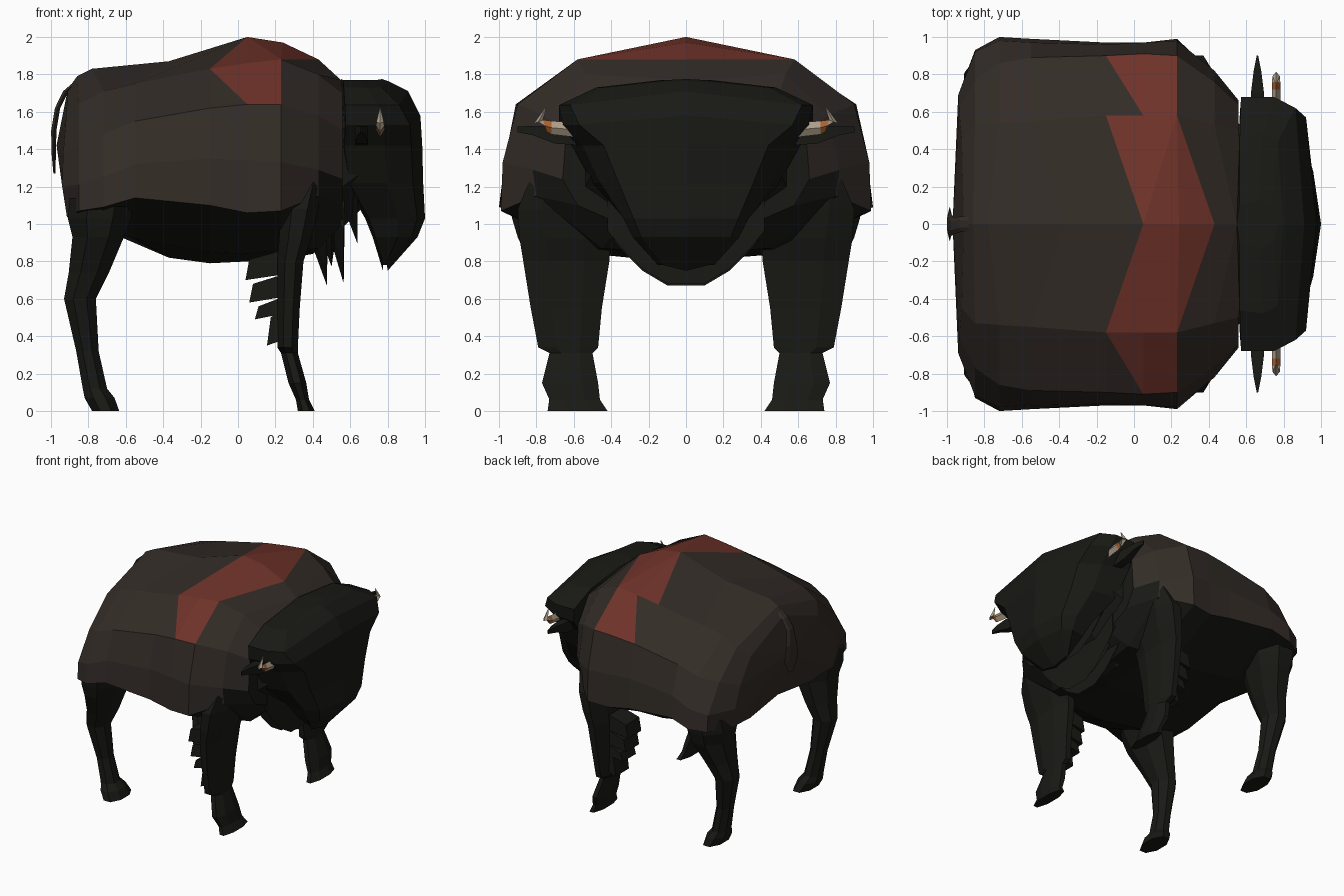
import bpy, bmesh, math


def material(name, r, g, b):
    m = bpy.data.materials.new(name)
    m.diffuse_color = (r, g, b, 1)
    return m


BROWN = material("brown_coat", 0.033, 0.025, 0.020)
RED = material("red_band", 0.155, 0.032, 0.022)
DARK = material("dark_hair", 0.0095, 0.010, 0.0075)
HORN = material("horn_tan", 0.42, 0.34, 0.25)
ORANGE = material("horn_orange", 0.40, 0.12, 0.03)


def make(name, verts, faces, mats, indices=None):
    bm = bmesh.new()
    vs = [bm.verts.new(v) for v in verts]
    for k, f in enumerate(faces):
        face = bm.faces.new([vs[i] for i in f])
        face.material_index = indices[k] if indices else 0
    bmesh.ops.recalc_face_normals(bm, faces=bm.faces)
    me = bpy.data.meshes.new(name)
    bm.to_mesh(me)
    bm.free()
    for m in mats:
        me.materials.append(m)
    ob = bpy.data.objects.new(name, me)
    bpy.context.collection.objects.link(ob)
    return ob


def loft(name, rings, mats=(DARK,), seg_mats=None):
    """Skin closed rings of equal length and cap both ends."""
    n = len(rings[0])
    verts = [p for r in rings for p in r]
    faces, idx = [], []
    for j in range(len(rings) - 1):
        for i in range(n):
            k = (i + 1) % n
            faces.append((j * n + i, j * n + k, (j + 1) * n + k, (j + 1) * n + i))
            idx.append(seg_mats[j] if seg_mats else 0)
    last = (len(rings) - 1) * n
    faces += [tuple(range(n)), tuple(range(last, last + n))]
    idx += [0, seg_mats[-1] if seg_mats else 0]
    return make(name, verts, faces, mats, idx)


def box_ring(a0, a1, b0, b1, n=8):
    """n-sided ring that fills the box a0..a1, b0..b1."""
    s = 1 / math.cos(math.pi / n)
    return [((a0 + a1) / 2 + (a1 - a0) / 2 * s * math.cos(2 * math.pi * (i + .5) / n),
             (b0 + b1) / 2 + (b1 - b0) / 2 * s * math.sin(2 * math.pi * (i + .5) / n))
            for i in range(n)]


# Body: rows run from spine to belly, columns from rump to neck
X = [-.93, -.85, -.72, -.55, -.15, .05, .23, .43, .56]
SPINE_X = [-.91, -.86, -.78, -.37, .05, .24, .43, .55, .60]
BELLY_X = [-.86, -.78, -.60, -.37, -.15, .05, .23, .40, .54]
RUMP_X = [-.91, -.92, -.935, -.94, -.915, -.88, -.86]
ROW_Y = [[0] * 9,
         [.45, .53, .54, .55, .58, .58, .58, .53, .50],
         [.61, .77, .86, .89, .90, .91, .90, .76, .64],
         [.69, .92, .98, .97, .96, .97, .98, .82, .66],
         [.66, .93, 1.0, .99, .97, .97, .99, .80, .58],
         [.40, .48, .50, .52, .52, .50, .50, .45, .35],
         [0] * 9]
ROW_Z = [[1.72, 1.79, 1.83, 1.87, 2.0, 1.97, 1.88, 1.77, 1.72],
         [1.55, 1.64, 1.71, 1.75, 1.83, 1.86, 1.88, 1.80, 1.70],
         [1.37, 1.43, 1.48, 1.55, 1.62, 1.64, 1.64, 1.58, 1.50],
         [1.20, 1.21, 1.25, 1.32, 1.35, 1.34, 1.33, 1.29, 1.24],
         [1.04, 1.07, 1.09, 1.14, 1.10, 1.06, 1.07, 1.15, 1.10],
         [1.00, 1.00, .97, .92, .85, .84, .86, .87, 1.0],
         [1.04, 1.00, .94, .82, .79, .80, .81, .84, .95]]
HALF = [(r, 1) for r in range(7)] + [(r, -1) for r in range(5, 0, -1)]
verts, faces, idx = [], [], []
for c in range(9):
    for r, s in HALF:
        x = RUMP_X[r] if c == 0 else SPINE_X[c] if r == 0 else BELLY_X[c] if r == 6 else X[c]
        verts.append((x, s * ROW_Y[r][c], ROW_Z[r][c]))
for c in range(8):
    for i in range(12):
        k = (i + 1) % 12
        row = i if i < 6 else 11 - i
        a, b, d, e = c * 12 + i, (c + 1) * 12 + i, (c + 1) * 12 + k, c * 12 + k
        if row == 0 and c in (4, 5):
            # red band over the hump, folded along its diagonal
            t = 1 if i == 0 else 11
            if c == 4:
                faces += [(48, 48 + t, 60 + t), (48, 60 + t, 72 + t)]
            else:
                faces += [(48, 60, 72 + t), (60, 72, 72 + t)]
            idx += [1, 1]
            continue
        if c == 4 and row == 1:
            # half-red cell, cut along a different diagonal on each side
            faces += [(e, b, d), (a, b, e)]
            idx += [1, 0]
            continue
        red = row == 1 and c == 5
        dark = row >= 4 or (row == 3 and c == 7)
        faces.append((a, b, d, e))
        idx.append(1 if red else 2 if dark else 0)
verts.append((-.97, 0, 1.42))
for i in range(12):
    faces.append((108, i, (i + 1) % 12))
    idx.append(0)
faces.append(tuple(range(96, 108)))
idx.append(2)
make("body", verts, faces, (BROWN, RED, DARK), idx)

# Head: level, side drop, back x, front x, back half-width, front half-width
LEVELS = [(1.775, .005, .55, .77, .10, .10), (1.765, .035, .55, .80, .46, .44),
          (1.71, .075, .55, .91, .68, .62),
          (1.58, .05, .55, .975, .68, .57), (1.42, .0, .54, .985, .61, .44),
          (1.22, 0, .57, .99, .50, .36), (1.03, 0, .68, 1.0, .33, .28),
          (.93, 0, .72, .96, .27, .24), (.75, -.03, .775, .80, .12, .12)]
rings = []
for z, d, xb, xf, wb, wf in LEVELS:
    side = [(xb + .06 * (xf - xb), wb), (xb + .55 * (xf - xb), (wb + wf) / 2 + .03),
            (xf - .13 * (xf - xb), wf)]
    rings.append([(xb, 0, z)] + [(x, y, z - d) for x, y in side] + [(xf, 0, z)]
                 + [(x, -y, z - d) for x, y in reversed(side)])
loft("head", rings)

# Neck mane between the shoulders and the head
loft("neck_mane", [[(x, y, z) for y, z in box_ring(-w, w, z0, z1)]
                   for x, w, z0, z1 in [(.33, .46, .83, 1.5), (.44, .50, .87, 1.62),
                                        (.55, .54, .97, 1.73), (.67, .50, 1.09, 1.74)]])

# Throat fringe: wide curved curtains of hair under the neck
for n, (x0, x1, ztop, xt, zt) in enumerate([(.38, .48, .93, .475, .67), (.47, .57, 1.0, .565, .68),
                                            (.43, .53, .97, .50, .77), (.56, .64, 1.1, .64, .89)]):
    rings = []
    for y in (-.42, -.35, -.23, -.1, .1, .23, .35, .42):
        lift = 1.5 * max(0, abs(y) - .09) ** 1.5
        rings.append([(x0, y, ztop + lift * .6), (x1, y, ztop + lift * .6), (xt, y, zt + lift)])
    loft(f"throat_fringe_{n + 1}", rings)

# Legs: z, x range, half-side y range
FRONT = [(1.27, .30, .46, .60, .82), (1.08, .23, .43, .44, .90), (.92, .22, .39, .40, .89),
         (.80, .21, .35, .41, .87), (.55, .21, .33, .45, .83), (.34, .21, .32, .47, .79),
         (.31, .23, .32, .50, .73), (.15, .27, .365, .47, .77), (.06, .31, .38, .46, .73),
         (0, .32, .41, .42, .74)]
REAR = [(1.14, -.90, -.55, .50, .95), (1.03, -.91, -.57, .49, .93), (.93, -.885, -.61, .49, .90),
        (.74, -.905, -.69, .52, .81), (.60, -.93, -.76, .55, .76), (.32, -.865, -.745, .55, .70),
        (.12, -.83, -.70, .53, .70), (.07, -.82, -.66, .49, .73), (0, -.78, -.635, .46, .74)]
# Jagged hair behind each front leg: top z, tip x, tip z
JAGS = [(.86, .04, .70), (.73, .06, .58), (.61, .09, .49), (.55, .155, .35)]
for side, s in (("left", 1), ("right", -1)):
    for label, rows in (("front_leg", FRONT), ("rear_leg", REAR)):
        loft(f"{side}_{label}", [[(x, s * y, z) for x, y in box_ring(x0, x1, y0, y1)]
                                 for z, x0, x1, y0, y1 in rows])
    for n, (zt, xt, zb) in enumerate(JAGS):
        loft(f"{side}_leg_fringe_{n + 1}",
             [[(.24, s * y, zt), (xt + .02, s * y, zt - .05), (xt, s * y, zb), (.24, s * y, zb + .03)]
              for y in (.54, .72)])
    # Ear and upturned horn
    loft(f"{side}_ear", [[(x + .66, s * y, z + zc) for x, z in box_ring(-w, w, -h, h, 4)]
                         for y, w, h, zc in [(.55, .03, .04, 1.46), (.70, .035, .045, 1.475),
                                             (.82, .02, .025, 1.50), (.90, .004, .015, 1.505)]])
    loft(f"{side}_horn", [[(.76 + x, s * (y + a), z + b) for x, a, b in
                           [(-.025 * k, 0, 0), (0, p * k, q * k), (.025 * k, 0, 0), (0, -p * k, -q * k)]]
                          for y, z, k, p, q in [(.56, 1.50, 1, 0, .04), (.72, 1.515, .9, 0, .04),
                                                (.755, 1.525, .9, .01, .035),
                                                (.79, 1.545, .8, .03, -.01), (.75, 1.62, .1, .04, 0)]],
         (HORN, ORANGE), [0, 1, 0, 0])

# Tail: flat tuft hanging behind the rump
loft("tail", [[(xc + x, yc + y, z) for x, y in box_ring(-t, t, -w, w, 6)]
              for xc, yc, z, t, w in [(-.85, 0, 1.77, .015, .03), (-.92, 0, 1.71, .015, .035),
                                      (-.965, -.01, 1.62, .014, .04), (-.985, 0, 1.50, .014, .06),
                                      (-.985, 0, 1.38, .012, .08), (-.982, 0, 1.27, .005, .03)]],
     (BROWN,))
